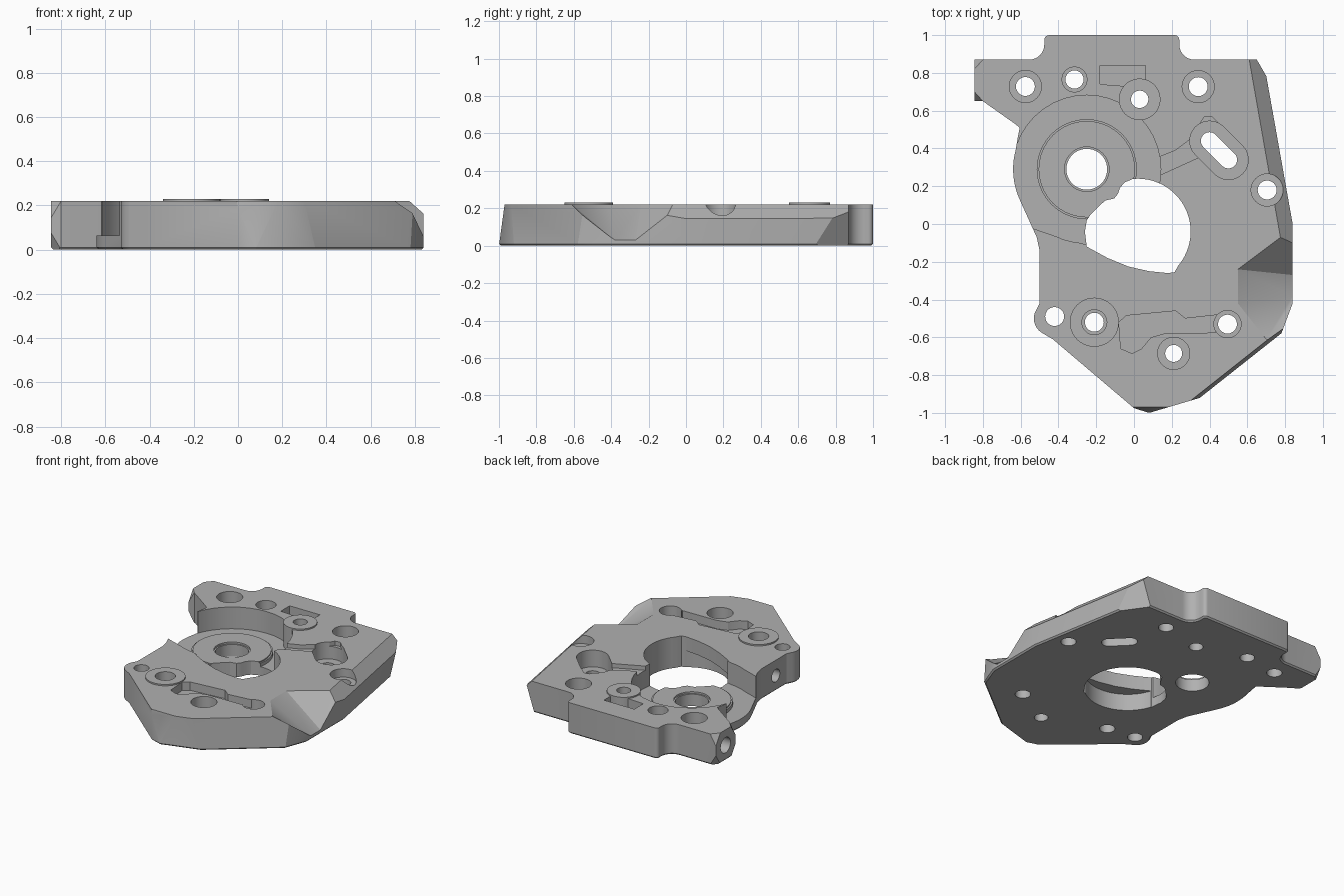
import bpy, bmesh
from math import sin, cos, radians
from mathutils import Vector

if "Cube" in bpy.data.objects:
    bpy.data.objects.remove(bpy.data.objects["Cube"], do_unlink=True)

TOP = 0.22
grey = bpy.data.materials.new("machined grey")
grey.use_nodes = True
grey.diffuse_color = (0.44, 0.44, 0.44, 1)
grey.node_tree.nodes["Principled BSDF"].inputs["Base Color"].default_value = (0.44, 0.44, 0.44, 1)


def arc(x, y, r, a0, a1, n=8):
    angles = [radians(a0 + (a1 - a0) * i / n) for i in range(n + 1)]
    return [(x + r * cos(a), y + r * sin(a)) for a in angles]


def circle(x, y, r):
    return arc(x, y, r, 0, 360, 40)[:-1]


def capsule(r):
    return arc(0.40, 0.44, r, 45, 225, 12) + arc(0.50, 0.34, r, 225, 405, 12)


def to_object(bm, name):
    bmesh.ops.recalc_face_normals(bm, faces=bm.faces)
    mesh = bpy.data.meshes.new(name)
    bm.to_mesh(mesh)
    bm.free()
    mesh.materials.append(grey)
    obj = bpy.data.objects.new(name, mesh)
    bpy.context.collection.objects.link(obj)
    return obj


def prism_mesh(points, z0, z1):
    bm = bmesh.new()
    face = bm.faces.new([bm.verts.new((x, y, z0)) for x, y in points])
    up = bmesh.ops.extrude_face_region(bm, geom=[face], use_keep_orig=True)["geom"]
    bmesh.ops.translate(bm, vec=(0, 0, z1 - z0),
                        verts=[v for v in up if isinstance(v, bmesh.types.BMVert)])
    bmesh.ops.recalc_face_normals(bm, faces=bm.faces)
    return bm


def prism(points, z0, z1):
    return to_object(prism_mesh(points, z0, z1), "tool")


def hull(points):
    bm = bmesh.new()
    for p in points:
        bm.verts.new(p)
    bmesh.ops.convex_hull(bm, input=bm.verts)
    return to_object(bm, "tool")


def side_bore(x, y, z, r, depth):
    tool = prism(circle(0, 0, r), -0.1, depth)
    tool.rotation_euler = (0, radians(90), 0)
    tool.location = (x, y, z)
    return tool


def combine(tool, operation="DIFFERENCE"):
    tool.hide_render = True
    mod = plate.modifiers.new("shape", "BOOLEAN")
    mod.operation, mod.object, mod.solver = operation, tool, "EXACT"
    bpy.context.view_layer.update()
    bpy.context.view_layer.objects.active = plate
    bpy.ops.object.modifier_apply(modifier=mod.name)
    bpy.data.objects.remove(tool, do_unlink=True)


def slice_off(bm, a, b, c):
    # trims the solid on the side of the plane away from the middle
    a, b, c = Vector(a), Vector(b), Vector(c)
    n = (b - a).cross(c - a).normalized()
    if n.dot(a - Vector((0, 0, TOP / 2))) < 0:
        n = -n
    cut = bmesh.ops.bisect_plane(bm, geom=bm.verts[:] + bm.edges[:] + bm.faces[:],
                                 plane_co=a, plane_no=n, clear_outer=True)
    edges = [e for e in cut["geom_cut"] if isinstance(e, bmesh.types.BMEdge)]
    bmesh.ops.holes_fill(bm, edges=edges, sides=0)


# Plate outline with rear tab, ear and rounded lobe
outline = [(-0.845, 0.87)]
outline += arc(-0.555, 0.95, 0.08, 270, 360) + arc(-0.45, 0.975, 0.025, 180, 90, 4)
outline += arc(0.215, 0.975, 0.025, 90, 0, 4) + arc(0.32, 0.95, 0.08, 180, 270)
outline += [(0.685, 0.87), (0.84, 0), (0.84, -0.42), (0.78, -0.58), (0.35, -0.92),
            (0.08, -1), (0, -0.975), (-0.43, -0.61)]
outline += arc(-0.44, -0.50, 0.09, 235, 150)
outline += [(-0.5, -0.42), (-0.5, -0.14), (-0.515, -0.07)]
outline += arc(-0.25, 0.29, 0.39, 205, 165, 10)
outline += [(-0.615, 0.46), (-0.605, 0.51), (-0.63, 0.53), (-0.80, 0.65), (-0.845, 0.65)]

body = prism_mesh(outline, 0, TOP)
rim = [e for e in body.edges if all(v.co.z < 0.001 for v in e.verts)]
bmesh.ops.bevel(body, geom=rim, offset=0.01, segments=1, affect="EDGES")
# Long side chamfer, rear corner, front nose and tapered front side
slice_off(body, (0.61, 0.87, TOP), (0.775, -0.07, TOP), (0.84, 0, 0.145))
slice_off(body, (0.65, 0.87, 0.18), (0.70, 0.78, 0.14), (0.72, 0.69, 0.01))
slice_off(body, (-0.04, -0.97, TOP), (0.18, -0.97, TOP), (0.08, -1, 0))
slice_off(body, (0.78, -0.58, 0), (0.35, -0.92, 0), (0.338, -0.905, TOP))
plate = to_object(body, "mounting_plate")

# Sloped notch in the left side
combine(hull([(0.55, -0.24, TOP), (0.55, -0.42, TOP), (0.84, -0.27, 0.03), (0.84, -0.38, 0.03),
              (0.79, -0.06, TOP), (0.70, -0.61, TOP), (0.55, -0.24, 0.4), (0.55, -0.42, 0.4),
              (0.79, -0.06, 0.4), (0.70, -0.61, 0.4), (1.0, 0.08, TOP), (1.0, -0.66, TOP),
              (1.0, -0.27, 0), (1.0, -0.38, 0), (1.0, -0.3, 0.4)]))

# Clipped corners on the end of the ear
for y, dy in ((0.87, 1), (0.65, -1)):
    for z, dz in ((TOP, 1), (0, -1)):
        combine(hull([(-0.80, y, z), (-0.845, y - dy * 0.05, z), (-0.845, y, z - dz * 0.075),
                      (-0.89, y + dy * 0.05, z + dz * 0.07)]))

# Round recess, open on the right side
combine(prism(circle(-0.25, 0.29, 0.392), 0.065, 0.4))
combine(prism([(-0.7, 0.43), (-0.25, 0.42), (-0.25, -0.11), (-0.4, -0.07),
               (-0.53, -0.025), (-0.7, 0.0)], 0.065, 0.4))

# Shallow channel to the slot, slot pocket, rear pocket and front channel
combine(prism([(0.06, 0.22), (0.14, 0.26), (0.36, 0.36), (0.45, 0.53), (0.41, 0.57),
               (0.37, 0.565), (0.30, 0.45), (0.22, 0.39), (0.12, 0.35), (0.05, 0.33)], 0.19, 0.4))
combine(prism(capsule(0.105), 0.10, 0.4))
combine(prism([(-0.18, 0.74), (-0.18, 0.84), (0.06, 0.84), (0.06, 0.73), (-0.05, 0.73)], 0.15, 0.4))
combine(prism([(-0.08, -0.52), (-0.04, -0.485), (0.22, -0.46), (0.27, -0.50), (0.45, -0.48),
               (0.43, -0.575), (0.16, -0.58), (0.09, -0.60), (0.04, -0.66), (-0.01, -0.685),
               (-0.07, -0.66)], 0.16, 0.4))

# Hub and raised bosses
combine(prism(circle(-0.25, 0.29, 0.265), 0.03, 0.09), "UNION")
combine(prism(circle(-0.25, 0.29, 0.255), 0.03, 0.098), "UNION")
combine(prism(circle(0.03, 0.66, 0.11), 0.05, 0.23), "UNION")
combine(prism(circle(-0.21, -0.52, 0.13), 0.05, 0.23), "UNION")

# Large opening, wider underneath toward the front
opening = arc(0.02, -0.04, 0.28, 95, -40, 24) + [(0.215, -0.255), (0.18, -0.26), (0.08, -0.25),
          (-0.03, -0.225), (-0.14, -0.18), (-0.25, -0.12)]
opening += [(-0.26, -0.04), (-0.25, 0.02), (-0.23, 0.05), (-0.18, 0.10), (-0.15, 0.125),
            (-0.105, 0.135), (-0.085, 0.16), (-0.075, 0.19), (-0.05, 0.22)]
combine(prism(opening, -0.1, 0.4))
combine(prism(arc(0.02, -0.04, 0.279, 190, 350, 28), -0.1, 0.12))

# Through holes with counterbores: x, y, radius, bore radius, bore floor
for x, y, r, wide, floor in (
        (-0.25, 0.29, 0.108, 0.118, 0.085), (-0.575, 0.728, 0.05, 0.085, 0.10),
        (-0.315, 0.765, 0.048, 0.066, 0.10), (0.03, 0.66, 0.046, 0, 0),
        (0.34, 0.727, 0.05, 0.085, 0.10), (0.705, 0.18, 0.05, 0.085, 0.16),
        (-0.42, -0.49, 0.05, 0, 0), (-0.21, -0.52, 0.05, 0.066, 0.10),
        (0.21, -0.685, 0.045, 0.085, 0.10), (0.495, -0.53, 0.05, 0.072, 0.10)):
    if wide:
        combine(prism(circle(x, y, wide), floor, 0.4))
    combine(prism(circle(x, y, r), -0.1, 0.4))
combine(prism(capsule(0.046), -0.1, 0.4))

# Side bores in the ear and the right wall
combine(side_bore(-0.845, 0.76, 0.11, 0.055, 0.12))
combine(side_bore(-0.5, -0.30, 0.11, 0.045, 0.15))

bpy.ops.object.select_all(action="DESELECT")
plate.select_set(True)
bpy.context.view_layer.objects.active = plate
bpy.ops.object.shade_smooth_by_angle(angle=radians(25))
